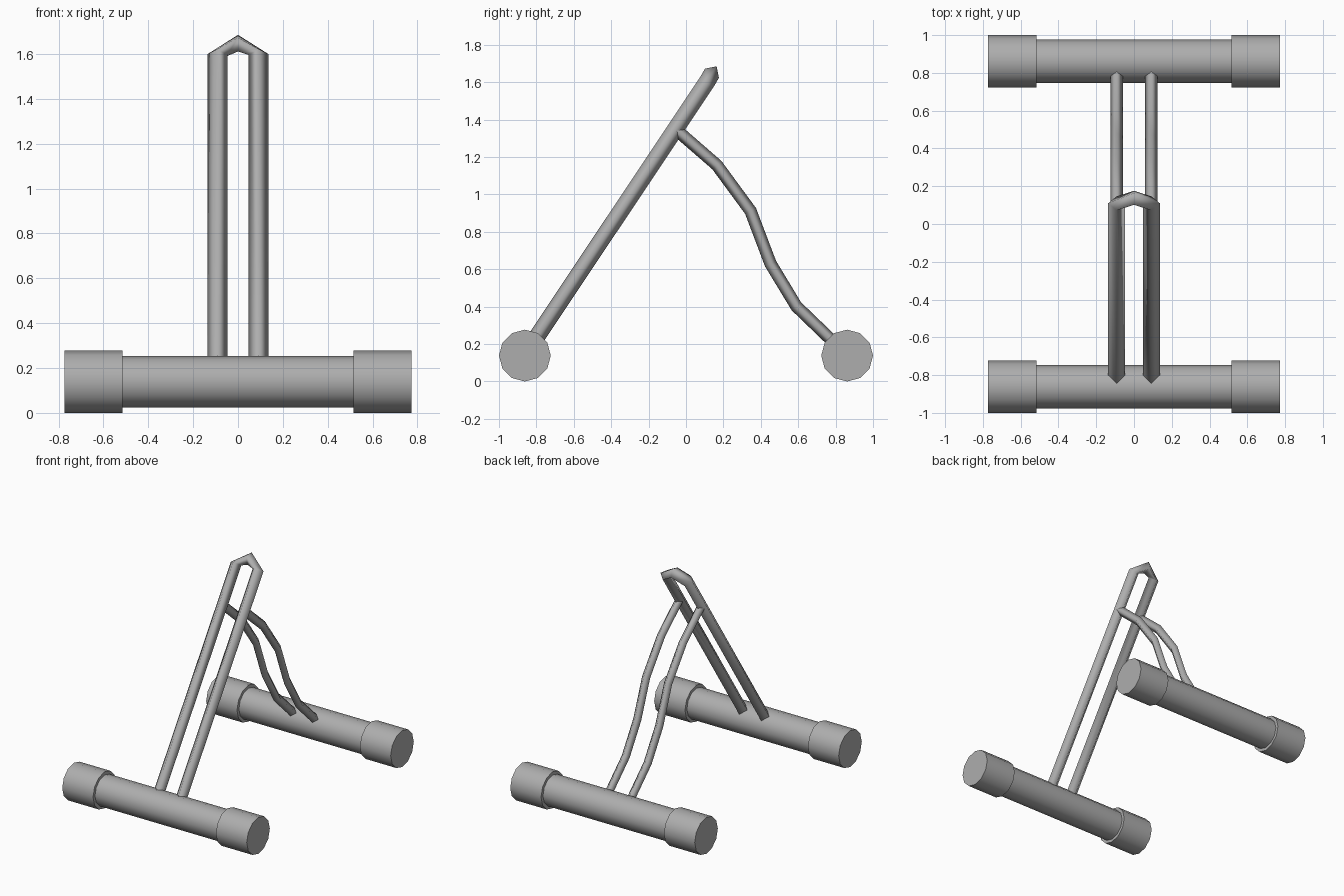
import bpy, bmesh
from math import pi, cos, sin
from mathutils import Vector

if "Cube" in bpy.data.objects:
    bpy.data.objects.remove(bpy.data.objects["Cube"])

FOOT_Y, FOOT_Z = 0.8615, 0.1385
TUBE_X = 0.092

metal = bpy.data.materials.new("grey_metal")
metal.diffuse_color = (0.42, 0.42, 0.42, 1)
metal.use_nodes = True
metal.node_tree.nodes["Principled BSDF"].inputs["Base Color"].default_value = metal.diffuse_color


def bar(name, x0, x1, y, radius):
    """12-sided cylinder lying along x."""
    bpy.ops.mesh.primitive_cylinder_add(
        vertices=12, radius=radius, depth=x1 - x0,
        location=((x0 + x1) / 2, y, FOOT_Z), rotation=(0, pi / 2, 0))
    obj = bpy.context.object
    obj.name = name
    obj.data.materials.append(metal)
    bpy.ops.object.shade_smooth_by_angle(angle=0.85)


def tube(name, path, radius, normal, sides=4):
    """Smooth-shaded tube swept along a path in the plane with this normal."""
    pts = [Vector(p) for p in path]
    normal = Vector(normal).normalized()
    bm = bmesh.new()
    rings = []
    for i, p in enumerate(pts):
        tangent = pts[min(i + 1, len(pts) - 1)] - pts[max(i - 1, 0)]
        side = tangent.cross(normal).normalized()
        rings.append([bm.verts.new(p + radius * (cos(a) * side + sin(a) * normal))
                      for a in (2 * pi * k / sides for k in range(sides))])
    for r0, r1 in zip(rings, rings[1:]):
        for k in range(sides):
            n = (k + 1) % sides
            bm.faces.new((r0[k], r0[n], r1[n], r1[k])).smooth = True
    for ring in (rings[0], rings[-1]):
        for edge in bm.faces.new(ring).edges:
            edge.smooth = False
    bmesh.ops.recalc_face_normals(bm, faces=bm.faces)
    mesh = bpy.data.meshes.new(name)
    bm.to_mesh(mesh)
    bm.free()
    mesh.materials.append(metal)
    bpy.context.collection.objects.link(bpy.data.objects.new(name, mesh))


# Floor bars with thicker end caps
for label, y in (("front", -FOOT_Y), ("rear", FOOT_Y)):
    bar(label + "_floor_bar", -0.53, 0.53, y, 0.115)
    bar(label + "_left_cap", -0.773, -0.515, y, 0.1385)
    bar(label + "_right_cap", 0.515, 0.773, y, 0.1385)

# Leaning hairpin frame, one tube up, over the peak and down
foot, bend, peak = (-0.864, 0.14), (0.109, 1.597), (0.139, 1.648)
tube("main_frame",
     [(-TUBE_X, *foot), (-TUBE_X, *bend), (0, *peak), (TUBE_X, *bend), (TUBE_X, *foot)],
     0.0445, (0, -0.832, 0.555))

# Curved rear braces
brace = [(-0.055, 1.348), (0.165, 1.157), (0.345, 0.912), (0.452, 0.63),
         (0.59, 0.402), (0.862, 0.14)]
for label, s in (("left", -1), ("right", 1)):
    tube(label + "_rear_brace", [(s * TUBE_X, y, z) for y, z in brace],
         0.033, (1, 0, 0))
